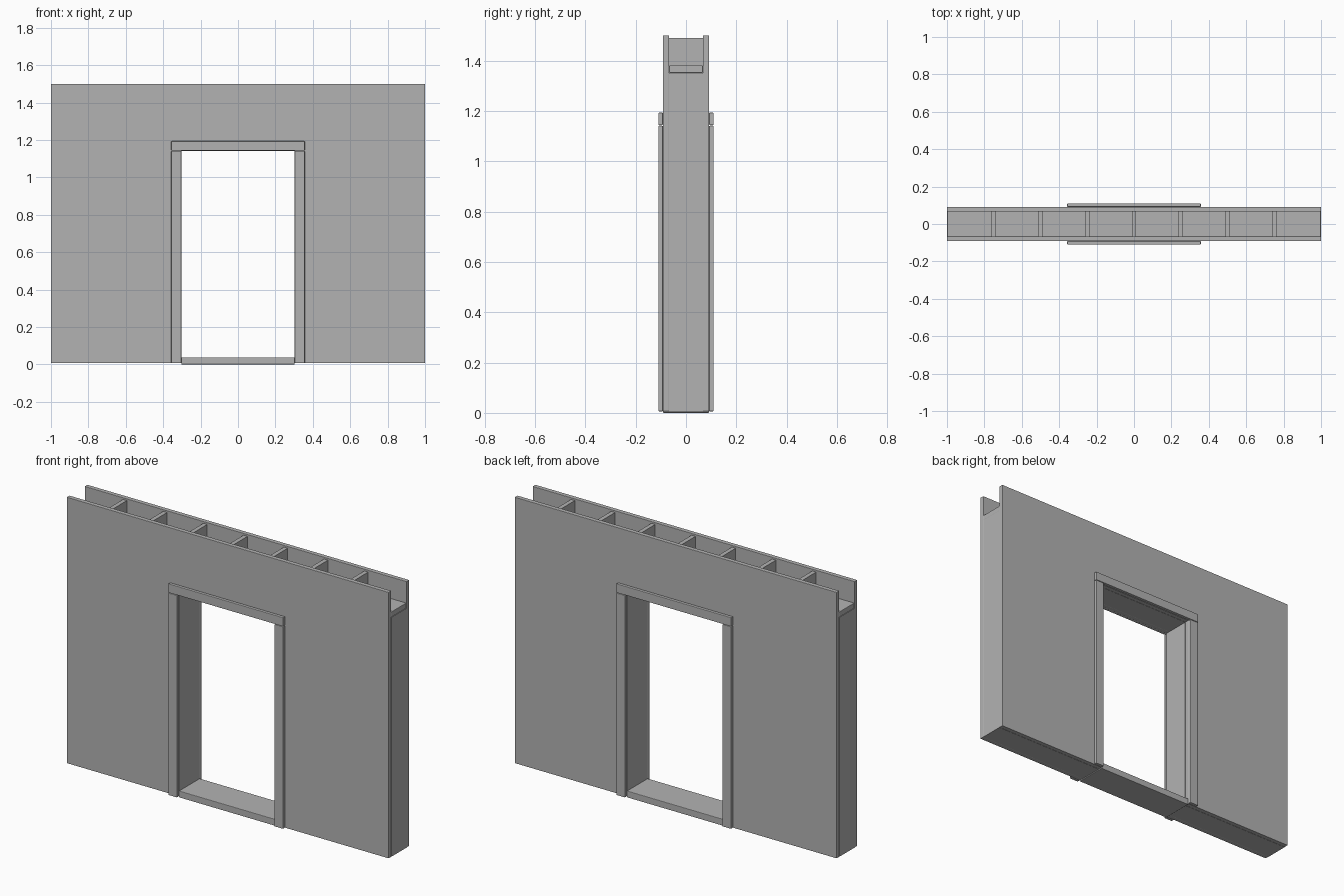
import bpy
import bmesh

if "Cube" in bpy.data.objects:
    bpy.data.objects.remove(bpy.data.objects["Cube"])

# Single plain grey finish
grey = bpy.data.materials.new("plain_grey")
grey.use_nodes = True
COLOUR = (0.45, 0.45, 0.45, 1)
grey.diffuse_color = COLOUR
grey.node_tree.nodes["Principled BSDF"].inputs["Base Color"].default_value = COLOUR


def finish(name, bm, bevel):
    bmesh.ops.recalc_face_normals(bm, faces=bm.faces)
    mesh = bpy.data.meshes.new(name)
    bm.to_mesh(mesh)
    bm.free()
    mesh.materials.append(grey)
    obj = bpy.data.objects.new(name, mesh)
    bpy.context.collection.objects.link(obj)
    if bevel:
        mod = obj.modifiers.new("soft_edges", "BEVEL")
        mod.width = bevel
        mod.segments = 2
    return obj


def slab(name, outline, y0, y1, bevel=0.0):
    """Extrude an x-z outline from y0 to y1."""
    bm = bmesh.new()
    face = bm.faces.new([bm.verts.new((x, y0, z)) for x, z in outline])
    grown = bmesh.ops.extrude_face_region(bm, geom=[face])["geom"]
    moved = [v for v in grown if isinstance(v, bmesh.types.BMVert)]
    bmesh.ops.translate(bm, verts=moved, vec=(0, y1 - y0, 0))
    return finish(name, bm, bevel)


def box(name, x0, x1, y0, y1, z0, z1, bevel=0.0):
    return slab(name, [(x0, z0), (x1, z0), (x1, z1), (x0, z1)], y0, y1, bevel)


def doorway(top):
    """Wall outline with the door opening cut up from the floor."""
    half = [(DOOR, DOOR_TOP), (DOOR, BASE), (1, BASE), (1, top)]
    return half + [(-x, z) for x, z in reversed(half)]


BASE, DOOR, DOOR_TOP = 0.006, 0.303, 1.142
INNER, OUTER, TRIM = 0.067, 0.092, 0.11

# Wall core and the plate on top of it
slab("wall_core", doorway(1.35), -INNER, INNER)
box("top_plate", -0.999, 0.999, -INNER, INNER, 1.351, 1.38, 0.002)

# Cross joists in the open channel
for i in range(-3, 4):
    box(f"joist_{i + 4}", i * 0.25 - 0.012, i * 0.25 + 0.012,
        -INNER, INNER, 1.38, 1.49)

# Wall panels and door trim on both faces
for side, label in ((-1, "front"), (1, "back")):
    slab(f"{label}_panel", doorway(1.5), side * INNER, side * OUTER, 0.002)
    near, far = sorted((side * OUTER, side * TRIM))
    box(f"{label}_head_trim", -0.357, 0.357, near, far, 1.143, 1.193, 0.003)
    box(f"{label}_left_trim", DOOR, 0.357, near, far, BASE, 1.141, 0.003)
    box(f"{label}_right_trim", -0.357, -DOOR, near, far, BASE, 1.141, 0.003)

# Door sill
box("door_sill", -DOOR, DOOR, -OUTER, OUTER, 0, 0.037, 0.003)
